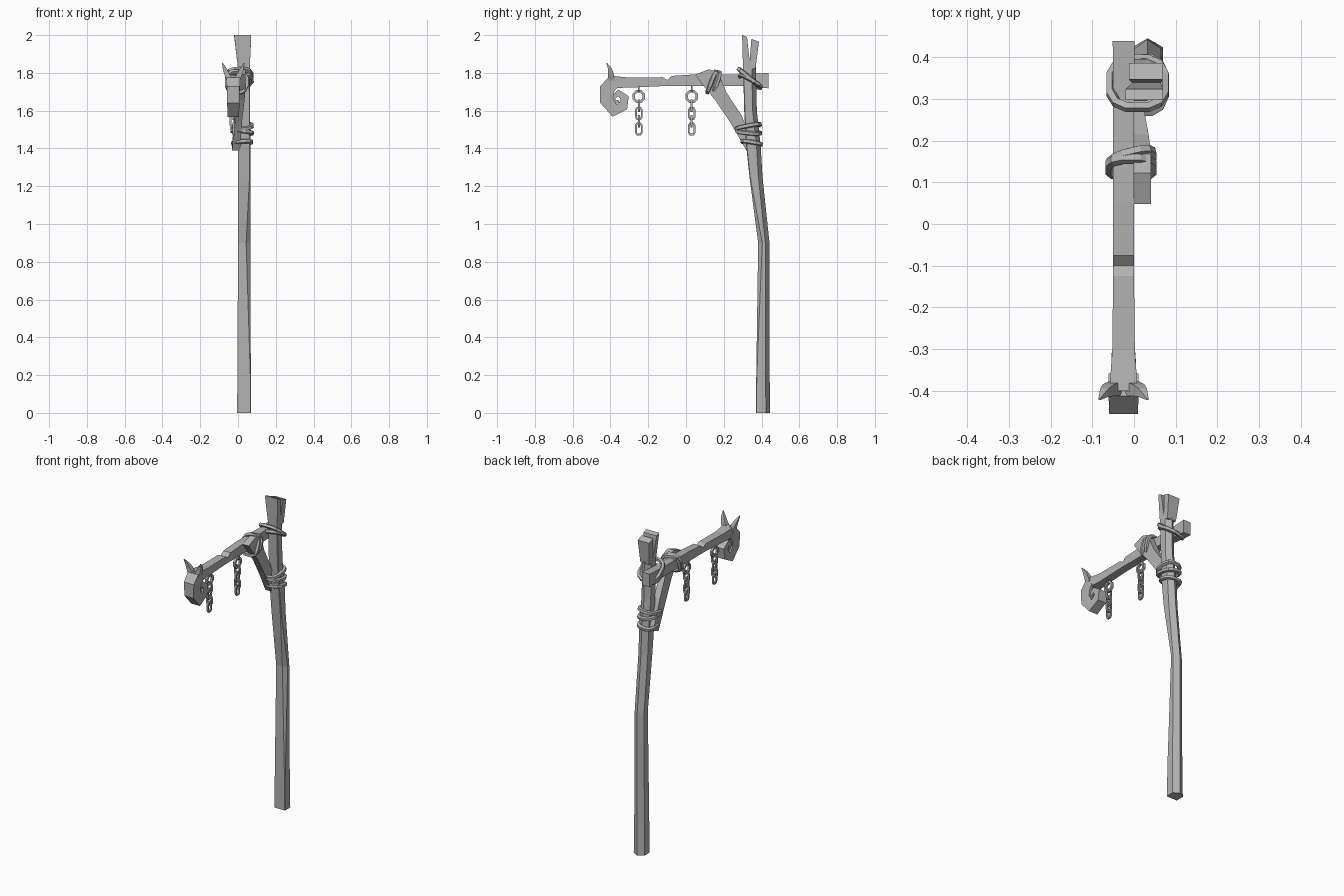
import bpy, bmesh, math
from mathutils import Vector as V

cube = bpy.data.objects.get("Cube")
if cube:
    bpy.data.objects.remove(cube)

grey = bpy.data.materials.new("plain_grey")
grey.use_nodes = True
grey.diffuse_color = (0.45, 0.45, 0.45, 1)
grey.node_tree.nodes["Principled BSDF"].inputs["Base Color"].default_value = grey.diffuse_color


def loft(name, rings, closed=False):
    """Skin a row of matching cross-sections; cap the ends unless closed."""
    bm = bmesh.new()
    rows = [[bm.verts.new(p) for p in ring] for ring in rings]
    pairs = list(zip(rows, rows[1:]))
    if closed:
        pairs.append((rows[-1], rows[0]))
    else:
        bm.faces.new(rows[0])
        bm.faces.new(rows[-1])
    n = len(rows[0])
    for a, b in pairs:
        for i in range(n):
            j = (i + 1) % n
            bm.faces.new((a[i], a[j], b[j], b[i]))
    bmesh.ops.recalc_face_normals(bm, faces=bm.faces)
    mesh = bpy.data.meshes.new(name)
    bm.to_mesh(mesh)
    bm.free()
    mesh.materials.append(grey)
    obj = bpy.data.objects.new(name, mesh)
    bpy.context.collection.objects.link(obj)
    return obj


def loop(name, centre, u, v, r, n=8, sides=4, power=1.0, flat=1.0):
    """Closed band around an ellipse, or a rounded box when power < 1."""
    centre, u, v = V(centre), V(u), V(v)
    normal = u.cross(v).normalized()
    rings = []
    for i in range(n):
        t = math.tau * (i + 0.5) / n
        c, s = math.cos(t), math.sin(t)
        c = math.copysign(abs(c) ** power, c)
        s = math.copysign(abs(s) ** power, s)
        out = (u.normalized() * c + v.normalized() * s).normalized()
        mid = centre + u * c + v * s
        rings.append([mid + out * r * flat * math.cos(k) + normal * r * math.sin(k)
                      for k in (math.tau * (j + 0.5) / sides for j in range(sides))])
    return loft(name, rings, closed=True)


def box_ring(x0, x1, y0, y1, z0, z1=None):
    z1 = z0 if z1 is None else z1
    return [(x0, y0, z0), (x1, y0, z0), (x1, y1, z1), (x0, y1, z1)]


# Post: flat front, pointed back, one chipped front corner
def post_ring(z, x0, x1, y0, y1, chip):
    return [(x0, y0, z), (x1 - chip, y0, z), (x1, y0 + chip, z), (x1, y1 - 0.022, z),
            ((x0 + x1) / 2, y1, z), (x0, y1 - 0.022, z)]


loft("post", [post_ring(*row) for row in (
    (0, -0.005, 0.07, 0.37, 0.445, 0.003),
    (0.2, -0.003, 0.068, 0.372, 0.443, 0.003),
    (0.9, 0, 0.065, 0.382, 0.442, 0.022),
    (1.25, 0, 0.065, 0.336, 0.405, 0.004),
    (1.42, 0, 0.066, 0.318, 0.395, 0.004),
    (1.6, 0, 0.064, 0.308, 0.375, 0.004),
    (1.84, 0, 0.062, 0.302, 0.37, 0.003))])

# Split top of the post
loft("front_prong", [box_ring(0, 0.062, 0.302, 0.342, 1.82),
                     box_ring(-0.02, 0.07, 0.297, 0.323, 2.0, 1.99)])
loft("rear_prong", [box_ring(0, 0.062, 0.334, 0.368, 1.82),
                    box_ring(-0.012, 0.068, 0.346, 0.386, 1.98, 1.965)])

# Cross beam with a notch on its upper edge
beam = [(-0.40, 1.72, 1.785, 0.034), (-0.30, 1.722, 1.775, 0.027),
        (-0.125, 1.73, 1.777, 0.025), (-0.10, 1.73, 1.763, 0.025),
        (-0.075, 1.73, 1.784, 0.025), (0.05, 1.73, 1.792, 0.025),
        (0.30, 1.73, 1.792, 0.025), (0.438, 1.718, 1.80, 0.026)]
loft("cross_beam", [[(-0.025 - w, y, lo), (-0.025 + w, y, lo),
                     (-0.025 + w, y, hi), (-0.025 - w, y, hi)]
                    for y, lo, hi, w in beam])

# Curled end: a tapering band wound into a spiral
curl = [(-0.385, 1.752, 0.036), (-0.418, 1.715, 0.04), (-0.42, 1.653, 0.036),
        (-0.378, 1.6, 0.034), (-0.333, 1.624, 0.027), (-0.325, 1.668, 0.023),
        (-0.358, 1.694, 0.018), (-0.387, 1.668, 0.014), (-0.377, 1.643, 0.011),
        (-0.355, 1.65, 0.008)]
rings = []
for i, (y, z, w) in enumerate(curl):
    a, b = curl[max(i - 1, 0)], curl[min(i + 1, len(curl) - 1)]
    t = V((0, b[0] - a[0], b[1] - a[1])).normalized()
    side = V((0, -t.z, t.y)) * w
    half = 0.036 - 0.0018 * i
    mid = V((-0.025, y, z))
    across = V((half, 0, 0))
    rings.append([mid + side + across, mid - side + across,
                  mid - side - across, mid + side - across])
loft("curled_end", rings)

# Pair of small horns
for name, s in (("left_horn", 1), ("right_horn", -1)):
    loft(name, [[(-0.025 + s * (x + dx), y + dy, z)
                 for dx, dy in ((-w, -w), (w, -w), (w, w), (-w, w))]
                for x, y, z, w in ((0.018, -0.395, 1.76, 0.018),
                                   (0.036, -0.398, 1.80, 0.014),
                                   (0.046, -0.404, 1.825, 0.010),
                                   (0.058, -0.42, 1.853, 0.002))])

# Diagonal brace, wide at the top
loft("brace", [[(x - 0.021, y - a, z - b), (x + 0.021, y - a, z - b),
                (x + 0.021, y + a, z + b), (x - 0.021, y + a, z + b)]
               for x, y, z, a, b in ((0.02, 0.085, 1.805, 0.037, 0.014),
                                     (0.02, 0.125, 1.775, 0.043, 0.03),
                                     (0.014, 0.185, 1.675, 0.03, 0.02),
                                     (0, 0.262, 1.56, 0.03, 0.018),
                                     (-0.01, 0.345, 1.40, 0.026, 0.01))])

# Rope lashings
ropes = [
    ((0.008, 0.335, 1.775), (0.066, 0, 0), (0, 0.056, -0.046)),
    ((0.010, 0.34, 1.755), (0.064, 0, 0.012), (0, 0.055, -0.03)),
    ((0.022, 0.33, 1.515), (0.052, 0, 0.006), (0, 0.062, 0.012)),
    ((0.022, 0.332, 1.487), (0.053, 0, -0.006), (0, 0.062, -0.006)),
    ((0.022, 0.347, 1.43), (0.049, 0, 0.004), (0, 0.05, -0.008)),
    ((-0.007, 0.135, 1.752), (0.053, 0, 0), (0, 0.022, 0.056)),
    ((-0.006, 0.155, 1.752), (0.05, 0.012, 0), (0, 0.018, 0.052)),
]
for i, (c, u, v) in enumerate(ropes):
    loop(f"rope_{i + 1}", c, u, v, 0.013, n=12, sides=5, power=0.75)

# Hanging chains: staple, ring and alternating links
for name, y in (("front_chain", -0.25), ("rear_chain", 0.03)):
    x = -0.025
    loop(name + "_staple", (x, y, 1.718), (0.013, 0, 0), (0, 0, 0.018), 0.006)
    loop(name + "_ring", (x, y, 1.675), (0, 0.029, 0), (0, 0, 0.029), 0.010)
    for k in range(4):
        across = (0, 0.016, 0) if k % 2 else (0.016, 0, 0)
        loop(f"{name}_link_{k + 1}", (x, y, 1.626 - 0.041 * k), across,
             (0, 0, 0.031), 0.0075, power=0.6)
